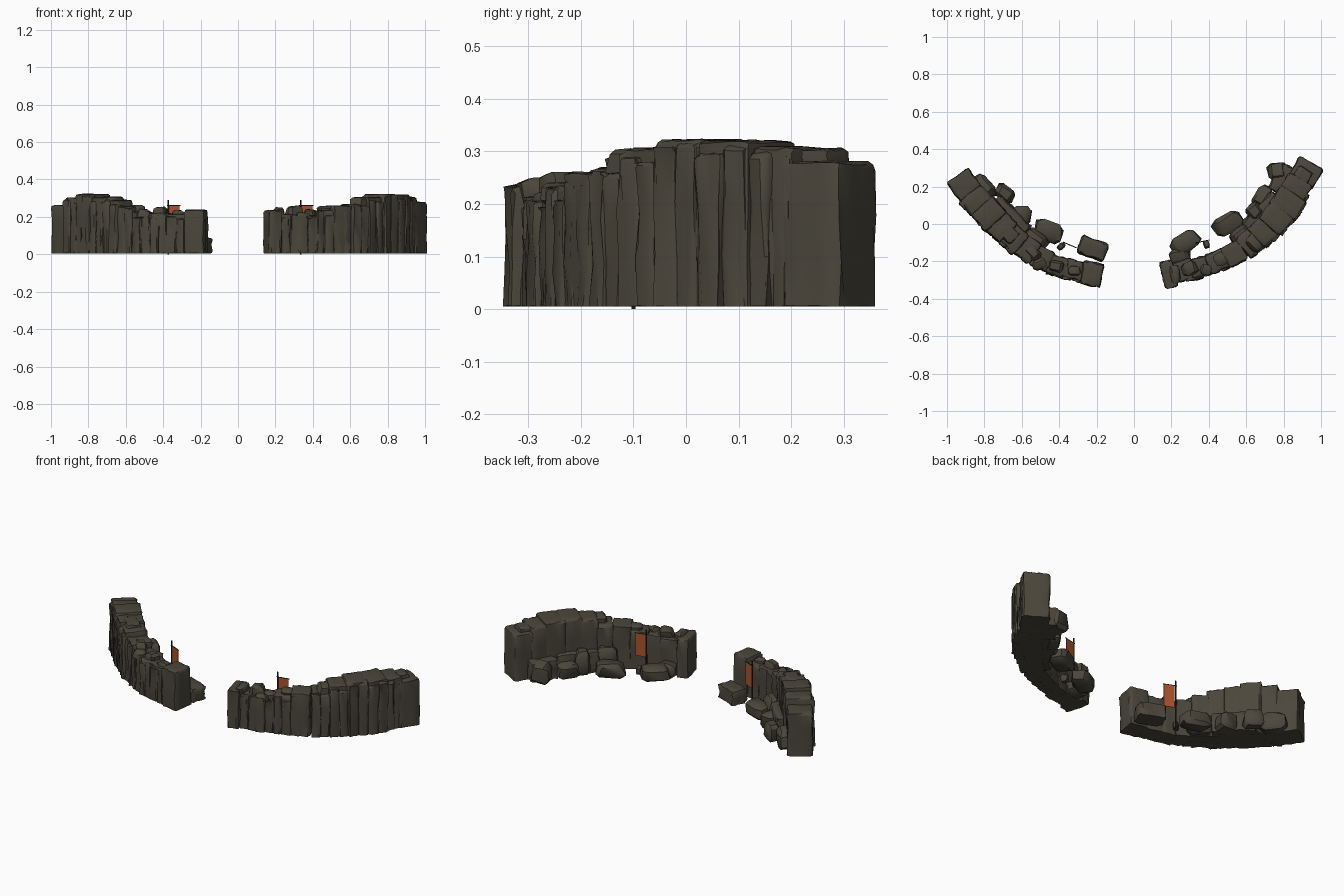
import bpy, bmesh, math, random
from mathutils import Vector, Matrix

cube = bpy.data.objects.get("Cube")
if cube:
    bpy.data.objects.remove(cube, do_unlink=True)
rng = random.Random(11)


def material(name, colour):
    m = bpy.data.materials.new(name)
    m.use_nodes = True
    m.diffuse_color = (*colour, 1)
    m.node_tree.nodes["Principled BSDF"].inputs["Base Color"].default_value = (*colour, 1)
    return m


stone = material("brown grey stone", (0.07, 0.062, 0.044))
cloth = material("rust orange cloth", (0.40, 0.085, 0.026))
wood = material("dark pole", (0.022, 0.024, 0.018))


def finish(bm, name, mat):
    mesh = bpy.data.meshes.new(name)
    bm.to_mesh(mesh)
    bm.free()
    mesh.materials.append(mat)
    ob = bpy.data.objects.new(name, mesh)
    bpy.context.collection.objects.link(ob)
    return ob


rocks = []


def rock(name, x, y, angle, length, depth, z0, z1, chamfer=0.014, rough=0.006):
    """Chamfered stone block with uneven, weathered faces."""
    bm = bmesh.new()
    bmesh.ops.create_cube(bm, size=1)
    height = z1 - z0
    bmesh.ops.scale(bm, vec=(length, depth, height), verts=bm.verts)
    edges = [e for e in bm.edges if max(v.co.z for v in e.verts) > 0]
    bmesh.ops.bevel(bm, geom=edges, offset=chamfer, segments=2, profile=0.6, affect='EDGES')
    long_edges = [e for e in bm.edges if e.calc_length() > 0.04]
    bmesh.ops.subdivide_edges(bm, edges=long_edges, cuts=2, use_grid_fill=True)
    for v in bm.verts:
        lean = rough if v.co.z < height * 0.49 else rough * 0.4
        v.co += Vector([rng.uniform(-1, 1) * s for s in (lean * 0.6, lean, rough * 0.4)])
    bmesh.ops.transform(bm, verts=bm.verts, matrix=Matrix.Translation(
        (x, y, (z0 + z1) / 2)) @ Matrix.Rotation(math.radians(angle), 4, 'Z'))
    for v in bm.verts:
        v.co.z = max(v.co.z, 0.005)
    rocks.append(finish(bm, name, stone))


def boulder(name, x, y, angle, length, depth, z0, z1):
    """Faceted loose stone, narrower towards the top."""
    bm = bmesh.new()
    bmesh.ops.create_cube(bm, size=1)
    bmesh.ops.bevel(bm, geom=bm.edges[:], offset=0.2, segments=1, affect='EDGES')
    for v in bm.verts:
        v.co += Vector([rng.uniform(-0.06, 0.06) for _ in range(3)])
        v.co.x *= 1.05 - v.co.z * 0.25
    bmesh.ops.scale(bm, vec=(length, depth, z1 - z0), verts=bm.verts)
    bmesh.ops.transform(bm, verts=bm.verts, matrix=Matrix.Translation(
        (x, y, (z0 + z1) / 2)) @ Matrix.Rotation(math.radians(angle), 4, 'Z'))
    for v in bm.verts:
        v.co.z = max(v.co.z, 0.005)
    rocks.append(finish(bm, name, stone))


def wall(side, stations, turn):
    """Curved run of tall blocks faced with narrow upright slabs."""
    for i, (x, y, angle, length, depth, top) in enumerate(stations):
        rock(f"{side}_wall_block_{i}", x, y, angle, length, depth, 0.005, top)
        if 0 < i < len(stations) - 1:
            a = math.radians(angle)
            along = Vector((math.cos(a), math.sin(a)))
            out = Vector((math.sin(a), -math.cos(a)))
            for k in (-1, 1):
                p = Vector((x, y)) + along * length * 0.23 * k + out * (depth / 2 - rng.uniform(0.012, 0.024))
                rock(f"{side}_face_slab_{i}_{k + 1}", p.x, p.y, angle + rng.uniform(-9, 9),
                     length * rng.uniform(0.4, 0.55), 0.05, 0.005,
                     top - rng.uniform(0.004, 0.03), 0.01)


# Wall stations: x, y, heading, length, depth, top
wall("left", [
    (0.185, -0.27, 14, 0.07, 0.143, 0.235), (0.265, -0.248, 16, 0.11, 0.105, 0.215),
    (0.355, -0.228, 18, 0.11, 0.10, 0.222), (0.445, -0.198, 22, 0.11, 0.105, 0.235),
    (0.535, -0.158, 28, 0.11, 0.115, 0.26), (0.62, -0.10, 38, 0.10, 0.125, 0.268),
    (0.69, -0.04, 44, 0.11, 0.135, 0.305), (0.76, 0.03, 50, 0.12, 0.15, 0.322),
    (0.822, 0.115, 56, 0.12, 0.16, 0.32), (0.868, 0.20, 58, 0.10, 0.14, 0.308),
    (0.918, 0.272, 60, 0.13, 0.145, 0.28)], 1)
wall("right", [
    (-0.225, -0.268, -11, 0.11, 0.125, 0.238), (-0.32, -0.245, -15, 0.11, 0.10, 0.215),
    (-0.41, -0.222, -18, 0.11, 0.10, 0.22), (-0.495, -0.182, -26, 0.11, 0.11, 0.225),
    (-0.57, -0.13, -34, 0.11, 0.12, 0.258), (-0.64, -0.075, -42, 0.11, 0.125, 0.29),
    (-0.71, -0.012, -45, 0.11, 0.14, 0.305), (-0.775, 0.055, -48, 0.12, 0.15, 0.322),
    (-0.84, 0.125, -52, 0.11, 0.14, 0.302), (-0.907, 0.21, -55, 0.125, 0.14, 0.262)], -1)

# Cap stones resting on the wall tops
for i, c in enumerate([
        (0.30, -0.238, 20, 0.075, 0.07, 0.20, 0.258), (0.385, -0.245, -15, 0.06, 0.05, 0.20, 0.24),
        (0.465, -0.185, 30, 0.07, 0.07, 0.21, 0.258), (0.22, -0.27, 10, 0.05, 0.09, 0.20, 0.25),
        (-0.415, -0.225, -10, 0.07, 0.06, 0.20, 0.252), (-0.54, -0.15, -50, 0.09, 0.06, 0.20, 0.262),
        (-0.505, -0.215, 20, 0.07, 0.055, 0.19, 0.24), (-0.32, -0.25, 0, 0.06, 0.05, 0.19, 0.235),
        (0.645, -0.10, 40, 0.07, 0.09, 0.25, 0.303)]):
    boulder(f"cap_stone_{i}", *c)
rock("left_end_cap", 0.895, 0.25, 60, 0.10, 0.085, 0.25, 0.305)
rock("right_high_cap", -0.68, -0.04, -44, 0.12, 0.08, 0.27, 0.308)

# Low inner ledges and loose stones behind the walls
rock("left_inner_ledge", 0.69, 0.055, 48, 0.24, 0.10, 0.005, 0.13, 0.02, 0.01)
rock("left_inner_step", 0.80, 0.235, 58, 0.16, 0.10, 0.005, 0.12, 0.02, 0.01)
rock("right_inner_ledge", -0.665, 0.04, -45, 0.24, 0.09, 0.005, 0.13, 0.02, 0.01)
for i, b in enumerate([
        (0.275, -0.10, 35, 0.14, 0.10, 0.005, 0.09), (0.505, 0.005, 28, 0.15, 0.10, 0.005, 0.09),
        (0.575, -0.06, 35, 0.12, 0.09, 0.005, 0.15), (0.645, 0.07, 45, 0.08, 0.08, 0.005, 0.15),
        (0.685, 0.145, 60, 0.11, 0.08, 0.005, 0.09), (0.77, 0.28, 5, 0.10, 0.09, 0.005, 0.12),
        (0.245, -0.175, 10, 0.10, 0.08, 0.005, 0.09),
        (-0.455, -0.04, -20, 0.145, 0.10, 0.005, 0.09), (-0.605, 0.045, -5, 0.10, 0.10, 0.005, 0.10),
        (-0.525, -0.08, -35, 0.12, 0.08, 0.005, 0.13), (-0.69, 0.165, -35, 0.10, 0.075, 0.005, 0.10),
        (-0.80, 0.20, -50, 0.13, 0.08, 0.005, 0.11)]):
    boulder(f"loose_stone_{i}", *b)
rock("right_fallen_block", -0.22, -0.13, -22, 0.15, 0.10, 0.005, 0.09, 0.02, 0.008)


# Banner poles, crossbars and hanging cloth
def bar(name, p, q, r):
    p, q = Vector(p), Vector(q)
    bm = bmesh.new()
    bmesh.ops.create_cone(bm, cap_ends=True, segments=8, radius1=r, radius2=r, depth=(q - p).length)
    spin = (q - p).to_track_quat('Z', 'Y').to_matrix().to_4x4()
    bmesh.ops.transform(bm, verts=bm.verts, matrix=Matrix.Translation((p + q) / 2) @ spin)
    finish(bm, name, wood)


def banner(side, x, y, angle):
    a = math.radians(angle)
    d = Vector((math.cos(a), math.sin(a), 0))
    base = Vector((x, y, 0))
    up = Vector((0, 0, 1))
    bar(f"{side}_banner_pole", base, base + up * 0.29, 0.004)
    bar(f"{side}_banner_crossbar", base + up * 0.26 - d * 0.008, base + up * 0.26 + d * 0.07, 0.0025)
    bm = bmesh.new()
    bmesh.ops.create_cube(bm, size=1)
    bmesh.ops.scale(bm, vec=(0.06, 0.003, 0.135), verts=bm.verts)
    bmesh.ops.transform(bm, verts=bm.verts, matrix=Matrix.Translation(
        base + d * 0.035 + up * 0.192) @ Matrix.Rotation(a, 4, 'Z'))
    finish(bm, f"{side}_banner_cloth", cloth)


banner("left", 0.335, -0.10, 12)
banner("right", -0.372, -0.10, -23)
boulder("left_pole_stone", 0.388, -0.11, 15, 0.03, 0.04, 0.005, 0.05)
boulder("right_pole_stone", -0.39, -0.12, 40, 0.04, 0.03, 0.005, 0.05)

# Soft shading with crisp breaks on the stone
bpy.ops.object.select_all(action='DESELECT')
for ob in rocks:
    ob.select_set(True)
bpy.context.view_layer.objects.active = rocks[0]
bpy.ops.object.shade_smooth_by_angle(angle=math.radians(40))
